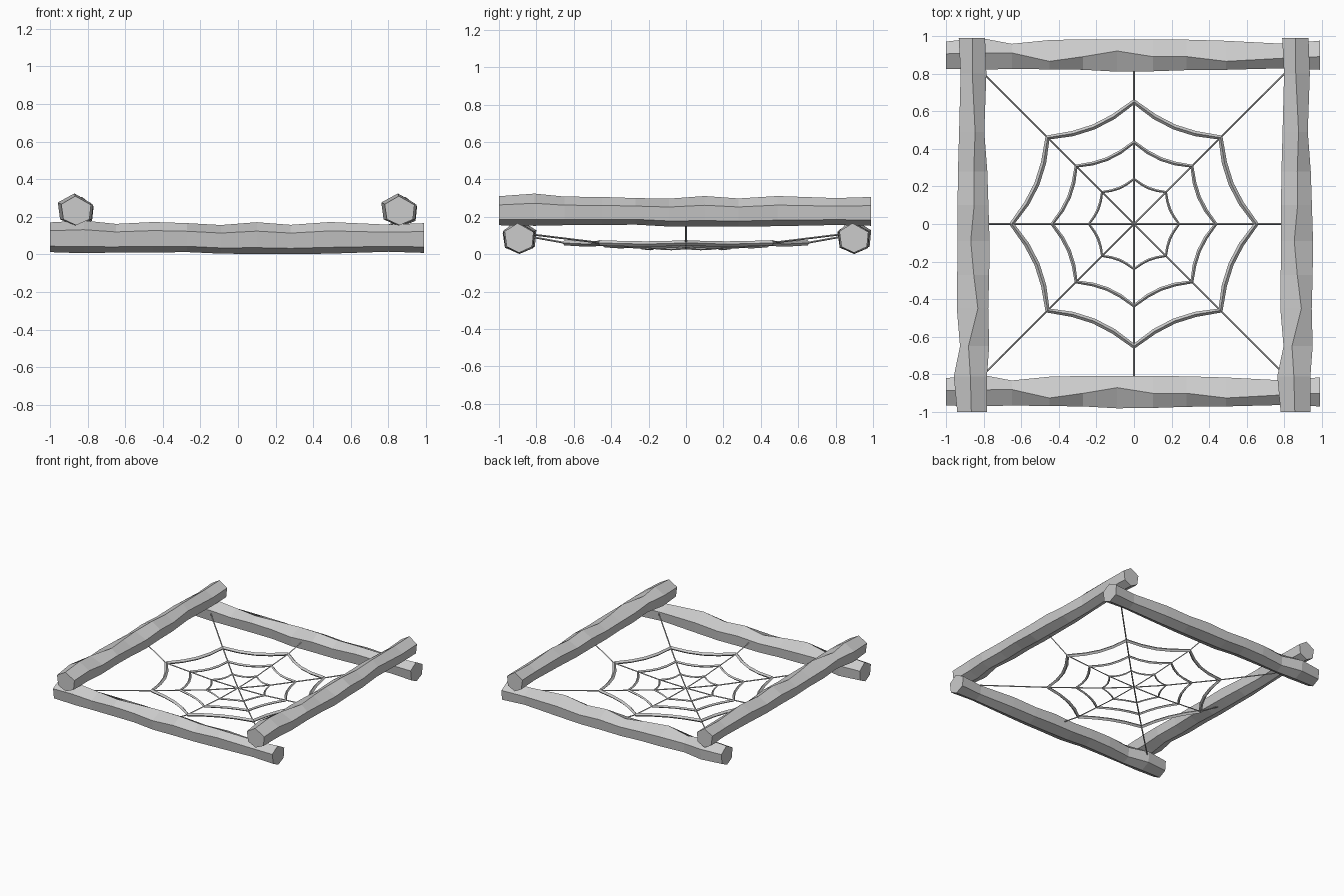
import bpy, bmesh, math
from mathutils import Vector

if "Cube" in bpy.data.objects:
    bpy.data.objects.remove(bpy.data.objects["Cube"])

# station, low side, high side, ridge position, top height, bottom height
LOG_X = [(-1, -.965, -.82, -.885, .170, .012), (-.82, -.97, -.80, -.882, .180, .006),
         (-.65, -.965, -.832, -.88, .162, .010), (-.45, -.968, -.812, -.925, .172, .010),
         (-.27, -.97, -.808, -.90, .166, .012), (-.09, -.98, -.808, -.87, .156, .004),
         (.1, -.978, -.808, -.90, .171, .002), (.28, -.972, -.81, -.90, .157, .001),
         (.49, -.97, -.816, -.925, .172, .004), (.8, -.962, -.832, -.908, .158, .014),
         (.99, -.97, -.815, -.90, .166, .008)]
LOG_Y = [(-1, -.94, -.782, -.865, .310, .155), (-.81, -.958, -.782, -.87, .324, .152),
         (-.65, -.925, -.77, -.88, .308, .155), (-.45, -.942, -.775, -.83, .306, .156),
         (-.27, -.94, -.77, -.852, .300, .158), (-.09, -.938, -.768, -.868, .297, .148),
         (.1, -.938, -.774, -.85, .311, .147), (.28, -.936, -.78, -.852, .298, .147),
         (.49, -.93, -.796, -.845, .311, .150), (.8, -.922, -.785, -.86, .300, .156),
         (.99, -.932, -.792, -.86, .306, .152)]


def log(name, stations, along_x, shift):
    """Rough hewn six-sided log swept through its stations."""
    bm = bmesh.new()
    rings = []
    for t, lo, hi, mid, top, bot in stations:
        h = top - bot
        prof = [(lo, bot + .72 * h), (mid, top), (hi, bot + .70 * h),
                (hi - .008, bot + .2 * h), ((lo + hi) / 2, bot), (lo + .012, bot + .2 * h)]
        rings.append([bm.verts.new((t, a + shift, z) if along_x else (a + shift, t, z))
                      for a, z in prof])
    for r0, r1 in zip(rings, rings[1:]):
        for i in range(6):
            j = (i + 1) % 6
            bm.faces.new((r0[i], r0[j], r1[j], r1[i]))
    bm.faces.new(rings[0])
    bm.faces.new(rings[-1])
    bmesh.ops.recalc_face_normals(bm, faces=bm.faces)
    me = bpy.data.meshes.new(name)
    bm.to_mesh(me)
    bm.free()
    bpy.context.collection.objects.link(bpy.data.objects.new(name, me))


def cord(name, paths, radius, cyclic):
    """Thin four-sided cord along one or more paths, turned into a mesh."""
    cu = bpy.data.curves.new(name, 'CURVE')
    cu.dimensions = '3D'
    cu.bevel_depth = radius
    cu.bevel_resolution = 0
    cu.use_fill_caps = True
    for pts in paths:
        sp = cu.splines.new('POLY')
        sp.points.add(len(pts) - 1)
        for p, co in zip(sp.points, pts):
            p.co = (*co, 1)
        sp.use_cyclic_u = cyclic
    ob = bpy.data.objects.new(name, cu)
    bpy.context.collection.objects.link(ob)
    bpy.ops.object.select_all(action='DESELECT')
    ob.select_set(True)
    bpy.context.view_layer.objects.active = ob
    bpy.ops.object.convert(target='MESH')
    for f in bpy.context.object.data.polygons:
        f.use_smooth = False


# Frame logs
log("front_log", LOG_X, True, 0)
log("back_log", LOG_X, True, 1.79)
log("left_log", LOG_Y, False, 0)
log("right_log", LOG_Y, False, 1.72)

# Sagging spokes of the web, side spokes rise to the upper logs
RINGS = [(.24, .034, .007), (.435, .047, .010), (.65, .061, .014)]
spokes = []
for k in range(8):
    a = k * math.pi / 4
    d = Vector((math.cos(a), math.sin(a), 0))
    end, z = (1.16, .105) if k % 2 else ((.83, .17) if k % 4 == 0 else (.84, .095))
    pts = [Vector((0, 0, .03))] + [d * r + Vector((0, 0, h)) for r, h, _ in RINGS]
    spokes.append(pts + [d * end + Vector((0, 0, z))])
cord("web_spokes", spokes, .005, False)

# Web rings, scalloped inward between the spokes
for n, (r, h, thick) in enumerate(RINGS):
    pts = []
    for k in range(8):
        a, b = (Vector((r * math.cos(q * math.pi / 4), r * math.sin(q * math.pi / 4), h))
                for q in (k, k + 1))
        for s in range(4):
            t = s / 4
            p = a.lerp(b, t)
            pull = 1 - .07 * 4 * t * (1 - t)
            pts.append((p.x * pull, p.y * pull, h - .006 * 4 * t * (1 - t)))
    cord("web_ring_%d" % (n + 1), [pts], thick, True)
